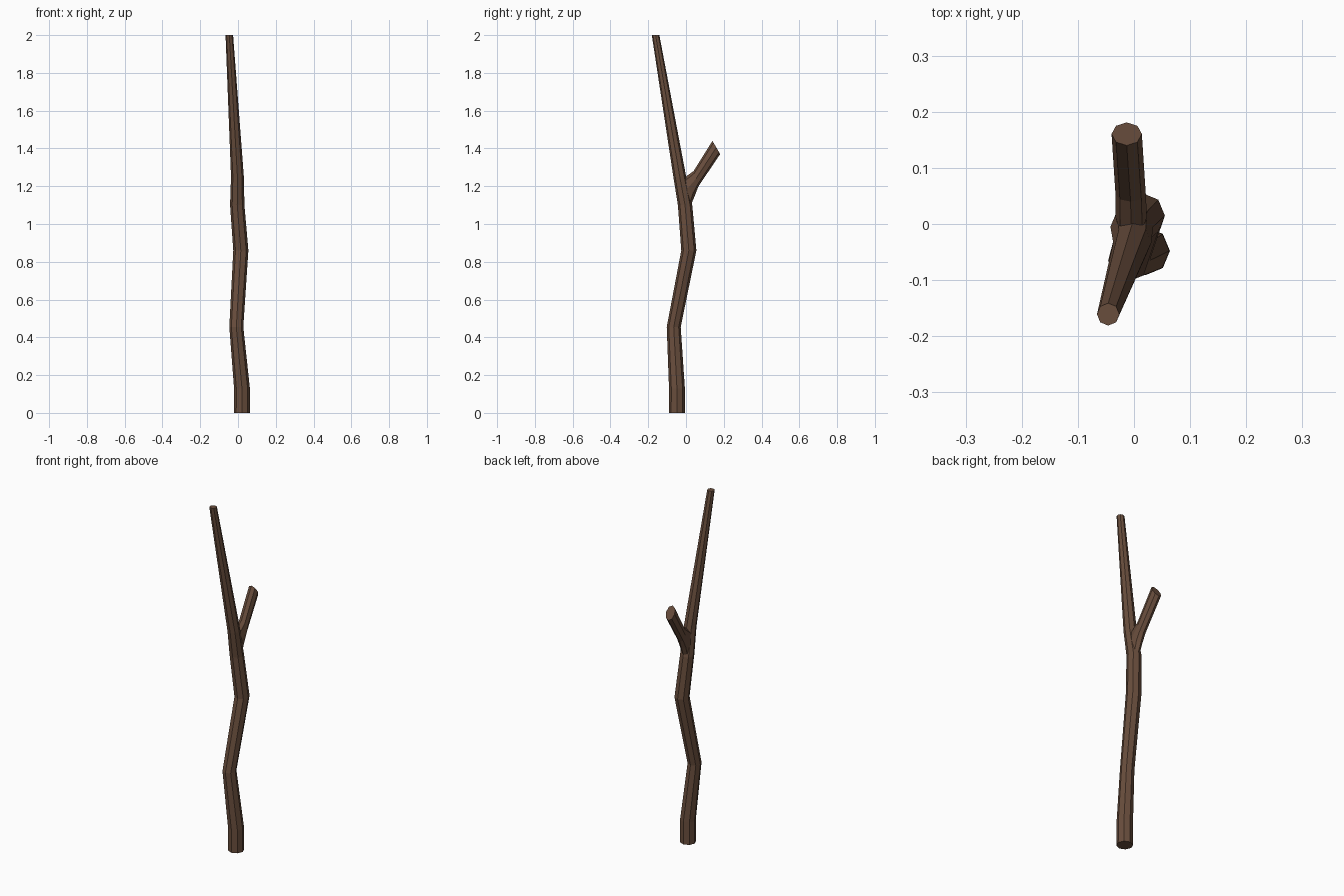
import bpy, bmesh, math
from mathutils import Vector

if "Cube" in bpy.data.objects:
    bpy.data.objects.remove(bpy.data.objects["Cube"])

SIDES = 8

bark = bpy.data.materials.new("bark_brown")
bark.diffuse_color = (0.14, 0.075, 0.046, 1)
bark.use_nodes = True
bark.node_tree.nodes["Principled BSDF"].inputs["Base Color"].default_value = bark.diffuse_color


def loft(name, rings):
    """Skin octagonal rings given as (centre, x radius, vector to the +y corner)."""
    bm = bmesh.new()
    loops = []
    for centre, rx, v in rings:
        loop = []
        for i in range(SIDES):
            a = 2 * math.pi * i / SIDES
            p = Vector(centre) + Vector((rx * math.cos(a), 0, 0)) + Vector(v) * math.sin(a)
            loop.append(bm.verts.new(p))
        loops.append(loop)
    for lo, hi in zip(loops, loops[1:]):
        for i in range(SIDES):
            j = (i + 1) % SIDES
            bm.faces.new((lo[i], lo[j], hi[j], hi[i]))
    bm.faces.new(loops[0][::-1])
    bm.faces.new(loops[-1])
    bmesh.ops.recalc_face_normals(bm, faces=bm.faces)
    mesh = bpy.data.meshes.new(name)
    bm.to_mesh(mesh)
    bm.free()
    mesh.materials.append(bark)
    obj = bpy.data.objects.new(name, mesh)
    bpy.context.collection.objects.link(obj)
    return obj


# Crooked main stem: x, y, z, radius
stem_path = [
    (0.021, -0.048, 0.00, 0.043),
    (0.021, -0.048, 0.13, 0.042),
    (-0.009, -0.065, 0.455, 0.037),
    (0.015, 0.015, 0.86, 0.040),
    (-0.004, -0.005, 1.10, 0.038),
    (-0.003, -0.033, 1.25, 0.034),
    (-0.046, -0.161, 2.00, 0.020),
]
stem = loft("stick", [((x, y, z), r, (0, r, 0)) for x, y, z, r in stem_path])

# Short side branch: x, x radius, lower (y, z), upper (y, z)
branch_path = [
    (-0.005, 0.024, (0.026, 1.10), (-0.035, 1.13)),
    (-0.005, 0.028, (0.047, 1.15), (-0.022, 1.236)),
    (-0.006, 0.027, (0.066, 1.20), (0.040, 1.28)),
    (-0.013, 0.027, (0.181, 1.37), (0.140, 1.44)),
]
rings = []
for x, rx, (y0, z0), (y1, z1) in branch_path:
    rings.append(((x, (y0 + y1) / 2, (z0 + z1) / 2), rx,
                  (0, (y0 - y1) / 2, (z0 - z1) / 2)))
branch = loft("side_branch", rings)

# Fuse the branch into the stem
union = stem.modifiers.new("fuse", 'BOOLEAN')
union.operation = 'UNION'
union.solver = 'EXACT'
union.object = branch
bpy.context.view_layer.objects.active = stem
stem.select_set(True)
bpy.ops.object.modifier_apply(modifier=union.name)
bpy.data.objects.remove(branch)
